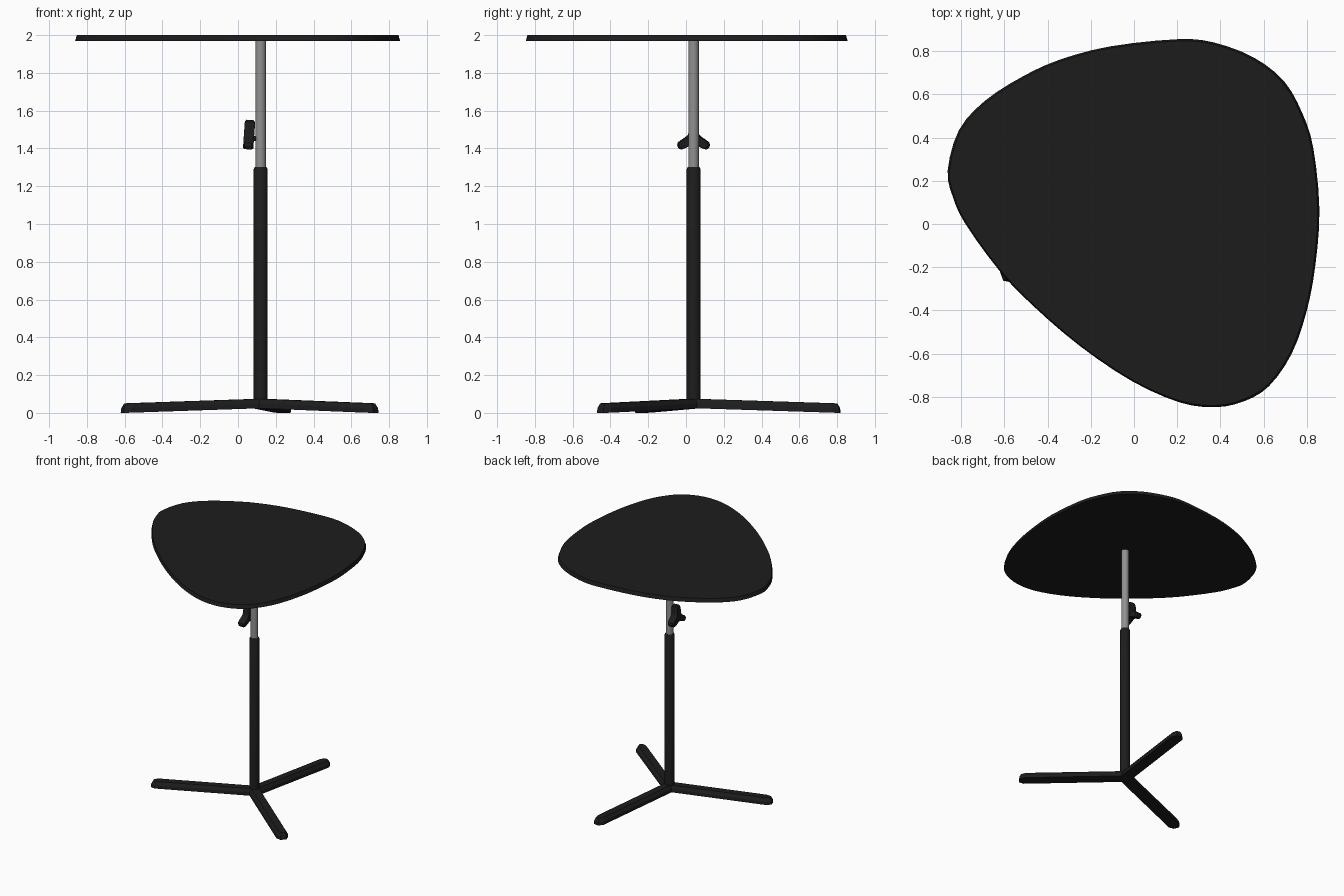
import bpy, bmesh, math
from mathutils import Vector, Matrix

if "Cube" in bpy.data.objects:
    bpy.data.objects.remove(bpy.data.objects["Cube"])

POLE = Vector((0.12, 0.04, 0))


def material(name, v):
    m = bpy.data.materials.new(name)
    m.diffuse_color = (v, v, v, 1)
    m.use_nodes = True
    m.node_tree.nodes["Principled BSDF"].inputs["Base Color"].default_value = m.diffuse_color
    return m


BLACK = material("black", 0.012)
STEEL = material("steel", 0.28)


def loft(name, rings, mat, matrix=Matrix(), smooth=True):
    """Join equal-length point rings into a capped solid."""
    bm = bmesh.new()
    loops = [[bm.verts.new(matrix @ Vector(p)) for p in r] for r in rings]
    n = len(loops[0])
    for a, b in zip(loops, loops[1:]):
        for i in range(n):
            bm.faces.new((a[i], a[(i + 1) % n], b[(i + 1) % n], b[i]))
    bm.faces.new(loops[0][::-1])
    bm.faces.new(loops[-1])
    bmesh.ops.recalc_face_normals(bm, faces=bm.faces)
    me = bpy.data.meshes.new(name)
    bm.to_mesh(me)
    bm.free()
    ob = bpy.data.objects.new(name, me)
    bpy.context.collection.objects.link(ob)
    me.materials.append(mat)
    if smooth:
        bpy.ops.object.select_all(action='DESELECT')
        ob.select_set(True)
        bpy.context.view_layer.objects.active = ob
        bpy.ops.object.shade_smooth_by_angle(angle=math.radians(30))
    return ob


def closed_spline(pts, steps):
    """Catmull-Rom curve through a closed list of points."""
    pts = [Vector(p) for p in pts]
    n, out = len(pts), []
    for i in range(n):
        a, b, c, d = (pts[(i + k) % n] for k in (-1, 0, 1, 2))
        for s in range(steps):
            t = s / steps
            out.append(0.5 * (2 * b + (c - a) * t + (2 * a - 5 * b + 4 * c - d) * t * t
                              + (3 * b - a - 3 * c + d) * t ** 3))
    return out


def tube(name, profile, mat, sides=24):
    rings = [[(r * math.cos(math.tau * i / sides), r * math.sin(math.tau * i / sides), z)
              for i in range(sides)] for r, z in profile]
    return loft(name, rings, mat, Matrix.Translation(POLE))


# table top: rounded triangle, slightly wider underneath
outline = closed_spline([
    (-.862, .25), (-.81, .435), (-.69, .57), (-.52, .68), (-.345, .76), (-.11, .822),
    (.20, .855), (.37, .84), (.555, .77), (.695, .66), (.78, .51), (.83, .35),
    (.858, .07), (.84, -.185), (.80, -.40), (.73, -.60), (.625, -.75), (.51, -.82),
    (.375, -.848), (.21, -.825), (-.01, -.727), (-.25, -.565), (-.46, -.385),
    (-.62, -.22), (-.78, 0), (-.84, .13)], 3)
loft("table_top", [[(p.x * s, p.y * s, z) for p in outline]
                   for s, z in ((1.0, 1.97), (0.99, 2.0))], BLACK)

# telescopic column
tube("lower_column", [(.037, .03), (.037, 1.29), (.031, 1.302)], BLACK)
tube("upper_column", [(.028, 1.28), (.028, 1.972)], STEEL)


# three sloping legs with chamfered ends
def leg_ring(w, tip, lift):
    plan = [(0, -w), (tip - .035, -w), (tip, -w * .5), (tip, w * .5), (tip - .035, w), (0, w)]
    return [(x, y, lift + .025 * (1 - x / .785)) for x, y in plan]


for i, ang in enumerate((81, -39, 201)):
    loft(f"leg_{i + 1}", [leg_ring(.045, .785, 0), leg_ring(.043, .782, .025),
                          leg_ring(.028, .768, .05)],
         BLACK, Matrix.Translation(POLE) @ Matrix.Rotation(math.radians(ang), 4, 'Z'), False)

# three-lobed clamp knob on the left of the column
lobes = []
for k in range(3):
    a = math.radians(90 + 120 * k)
    for da, r in ((-60, .034), (-28, .052), (-13, .088), (0, .096), (13, .088), (28, .052)):
        b = a + math.radians(da)
        lobes.append((r * math.cos(b), r * math.sin(b), 0))
star = closed_spline(lobes, 2)
place = (Matrix.Translation((.058, .04, 1.455)) @ Matrix.Rotation(math.radians(4), 4, 'Y')
         @ Matrix(((0, 0, 1, 0), (1, 0, 0, 0), (0, 1, 0, 0), (0, 0, 0, 1))))
loft("clamp_knob", [[(p.x * s, p.y * s, z) for p in star]
                    for s, z in ((.9, -.028), (1, -.02), (1, .018), (.88, .027))], BLACK, place)

# screw joining knob to column
stub = [[(.014 * math.cos(math.tau * i / 12), .014 * math.sin(math.tau * i / 12), z)
         for i in range(12)] for z in (.01, .05)]
loft("knob_screw", stub, BLACK, place)
